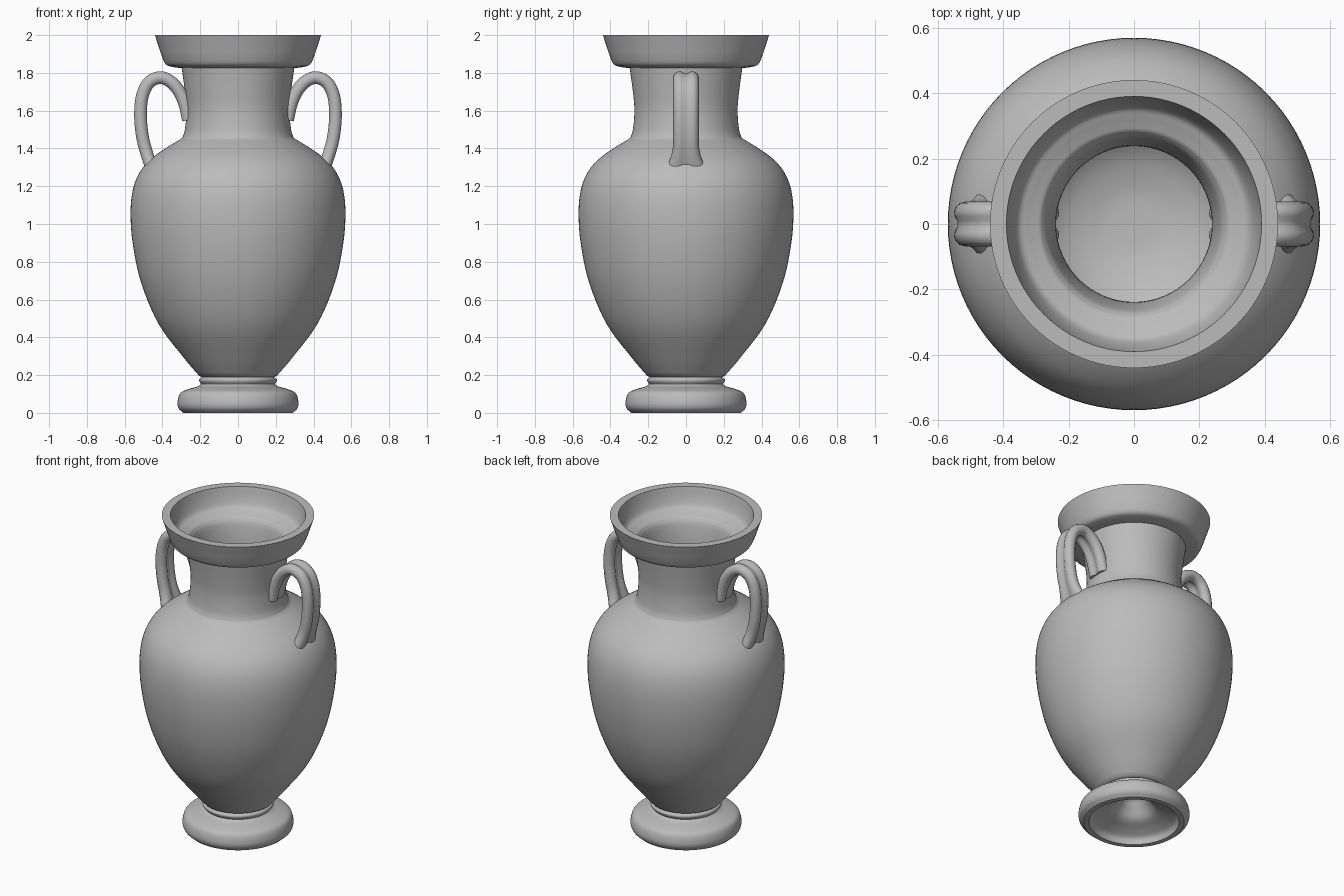
import bpy, bmesh, math
from mathutils import Vector

if "Cube" in bpy.data.objects:
    bpy.data.objects.remove(bpy.data.objects["Cube"])

clay = bpy.data.materials.new("grey clay")
clay.diffuse_color = (0.5, 0.5, 0.5, 1)
clay.use_nodes = True
clay.node_tree.nodes["Principled BSDF"].inputs["Base Color"].default_value = clay.diffuse_color


def spline(pts, n=5):
    """Catmull-Rom curve through the points."""
    p = [Vector(q) for q in pts]
    p = [2 * p[0] - p[1]] + p + [2 * p[-1] - p[-2]]
    out = []
    for i in range(1, len(p) - 2):
        a, b, c, d = p[i - 1:i + 3]
        for k in range(n):
            t = k / n
            out.append(0.5 * (2 * b + (c - a) * t + (2 * a - 5 * b + 4 * c - d) * t * t
                              + (3 * b - a - 3 * c + d) * t ** 3))
    return out + [p[-2]]


def finish(bm, name, angle):
    bmesh.ops.remove_doubles(bm, verts=bm.verts, dist=1e-5)
    bmesh.ops.recalc_face_normals(bm, faces=bm.faces)
    me = bpy.data.meshes.new(name)
    bm.to_mesh(me)
    bm.free()
    me.materials.append(clay)
    ob = bpy.data.objects.new(name, me)
    bpy.context.collection.objects.link(ob)
    bpy.ops.object.select_all(action='DESELECT')
    ob.select_set(True)
    bpy.context.view_layer.objects.active = ob
    bpy.ops.object.shade_smooth_by_angle(angle=math.radians(angle))
    return ob


def skin(bm, rings, closed_ring=True):
    """Bridge consecutive rings of vertices with quads."""
    for a, b in zip(rings, rings[1:]):
        n = len(a)
        for i in range(n):
            j = (i + 1) % n
            bm.faces.new((a[i], a[j], b[j], b[i]))


def lathe(name, profile, sides=96):
    bm = bmesh.new()
    rings = [[bm.verts.new((max(r, 0) * math.cos(2 * math.pi * i / sides),
                            max(r, 0) * math.sin(2 * math.pi * i / sides), z))
              for i in range(sides)] for r, z in profile]
    skin(bm, rings)
    bmesh.ops.dissolve_degenerate(bm, dist=1e-6, edges=bm.edges)
    return finish(bm, name, 40)


# Vessel profile, (radius, height), as smooth runs that meet at crisp edges
underside = [(0, .19), (.05, .18), (.085, .14), (.13, .09), (.2, .06), (.245, .035), (.26, 0)]
foot = [(.29, 0), (.315, .025), (.32, .06), (.305, .105), (.265, .125), (.215, .14), (.195, .152)]
collar = [(.195, .152), (.205, .168), (.203, .18), (.188, .19)]
body = [(.205, .195), (.29, .295), (.42, .47), (.51, .68), (.555, .88), (.569, 1.05),
        (.557, 1.18), (.52, 1.275), (.46, 1.345), (.38, 1.403), (.295, 1.455)]
neck = [(.295, 1.455), (.281, 1.5), (.273, 1.6), (.281, 1.7), (.298, 1.825)]
rim = [(.298, 1.825), (.35, 1.832), (.382, 1.845), (.402, 1.885), (.422, 1.945), (.44, 2.0)]
mouth = [(.39, 2.0), (.376, 1.94), (.355, 1.89), (.325, 1.872), (.285, 1.855)]
throat = [(.285, 1.855), (.265, 1.82), (.246, 1.72), (.238, 1.6), (.242, 1.5)]
inside = [(.242, 1.5), (.33, 1.385), (.43, 1.31), (.5, 1.2), (.525, 1.05), (.51, .88),
          (.46, .68), (.37, .47), (.25, .31), (.12, .25), (0, .24)]
profile = []
for run in (underside, foot, collar, body, neck, rim, mouth, throat, inside):
    profile += [tuple(p) for p in spline(run)]
profile = [p for i, p in enumerate(profile) if i == 0 or p != profile[i - 1]]
lathe("amphora_vessel", profile)

# Handles: two fused rods swept along an arch, flared where they meet the shoulder
path = spline([(.455, 1.29), (.485, 1.38), (.507, 1.47), (.516, 1.58), (.506, 1.68), (.47, 1.75),
               (.41, 1.775), (.355, 1.752), (.31, 1.7), (.28, 1.63), (.262, 1.55)])


def lobes(half=10):
    """Double-rod outline: offsets across the band and through its thickness."""
    pts = []
    for side in (1, -1):
        for k in range(half + 1):
            a = -0.75 * math.pi + 1.5 * math.pi * k / half
            pts.append((side * (.034 + .034 * math.cos(a)), side * .034 * math.sin(a)))
    return pts


for side, name in ((1, "right_handle"), (-1, "left_handle")):
    bm = bmesh.new()
    rings = []
    for i, p in enumerate(path):
        t = (path[min(i + 1, len(path) - 1)] - path[max(i - 1, 0)]).normalized()
        n = Vector((-t.y, t.x))
        flare = 1 + .6 * max(0, 1 - i / 8) ** 2
        rings.append([bm.verts.new((side * (p.x + n.x * v), u * flare, p.y + n.y * v))
                      for u, v in lobes()])
    skin(bm, rings)
    bm.faces.new(rings[0])
    bm.faces.new(rings[-1])
    finish(bm, name, 75)
